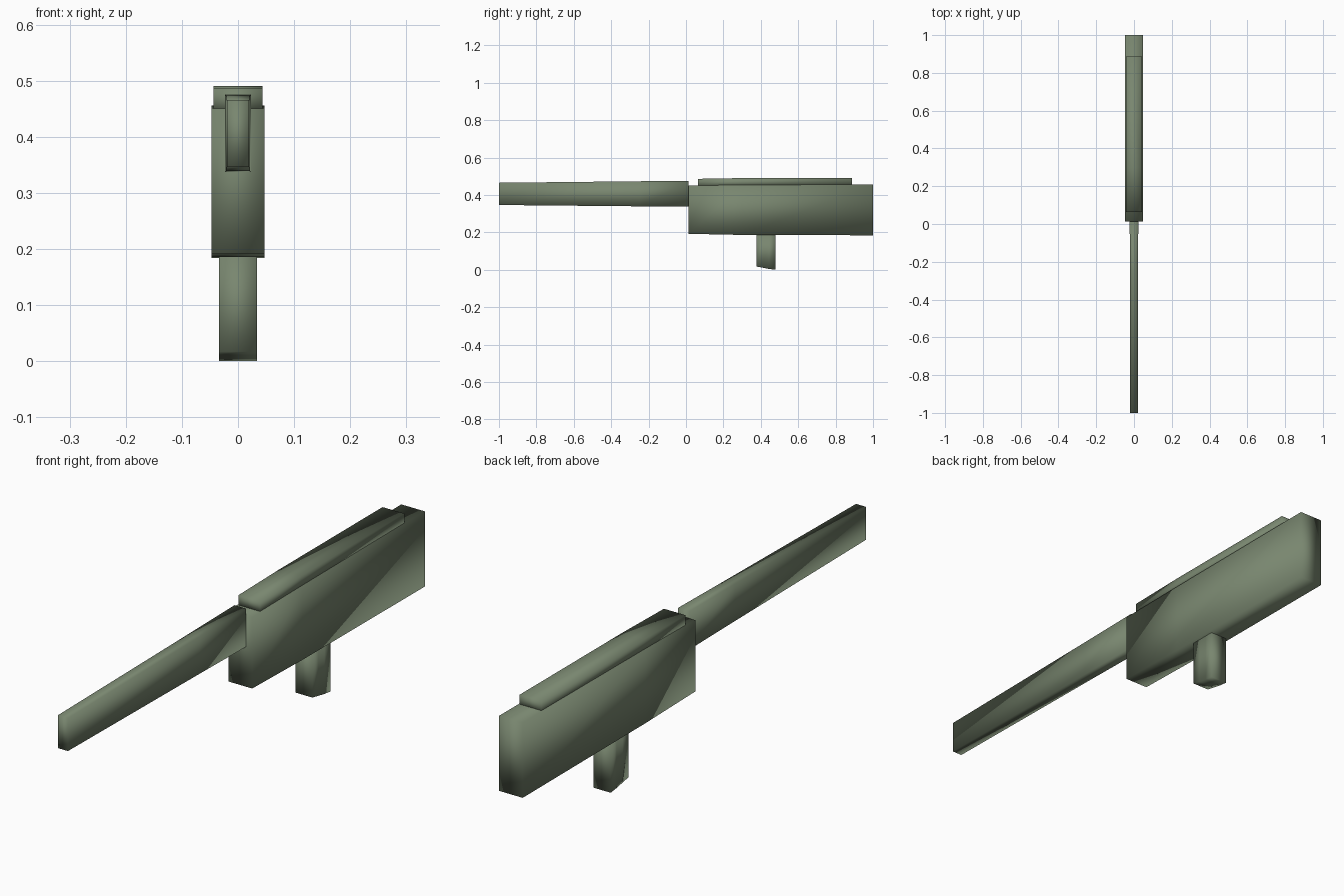
import bpy, bmesh

if "Cube" in bpy.data.objects:
    bpy.data.objects.remove(bpy.data.objects["Cube"])


def loft(name, sections):
    """Closed box-section solid through (y, half_width, z_low, z_high) stations."""
    bm = bmesh.new()
    rings = []
    for y, w, lo, hi in sections:
        rings.append([bm.verts.new(p) for p in
                      ((-w, y, lo), (w, y, lo), (w, y, hi), (-w, y, hi))])
    for a, b in zip(rings, rings[1:]):
        for i in range(4):
            j = (i + 1) % 4
            bm.faces.new((a[i], a[j], b[j], b[i]))
    bm.faces.new(rings[0])
    bm.faces.new(rings[-1])
    # soft, fully smoothed shading on simple boxes
    for f in bm.faces:
        f.smooth = True
    bmesh.ops.recalc_face_normals(bm, faces=bm.faces)
    mesh = bpy.data.meshes.new(name)
    bm.to_mesh(mesh)
    bm.free()
    obj = bpy.data.objects.new(name, mesh)
    bpy.context.collection.objects.link(obj)
    mat = bpy.data.materials.get("olive") or bpy.data.materials.new("olive")
    mat.diffuse_color = (0.19, 0.24, 0.16, 1)
    mat.use_nodes = True
    mat.node_tree.nodes["Principled BSDF"].inputs["Base Color"].default_value = mat.diffuse_color
    mesh.materials.append(mat)
    return obj


# Long tapered barrel
loft("barrel", [(-1.0, 0.020, 0.346, 0.465),
                (-0.25, 0.021, 0.339, 0.473),
                (0.013, 0.023, 0.337, 0.475)])

# Deep main body
loft("body", [(0.014, 0.047, 0.192, 0.450),
              (0.30, 0.047, 0.186, 0.453),
              (1.0, 0.047, 0.184, 0.456)])

# Raised cover along the top, sunk slightly into the body
loft("top_cover", [(0.064, 0.0435, 0.445, 0.486),
                   (0.30, 0.0435, 0.445, 0.490),
                   (0.888, 0.0435, 0.445, 0.490)])

# Grip with slanted, curved underside
loft("grip", [(0.377, 0.034, 0.017, 0.190),
              (0.410, 0.034, 0.011, 0.190),
              (0.445, 0.034, 0.004, 0.190),
              (0.479, 0.034, 0.000, 0.190)])
